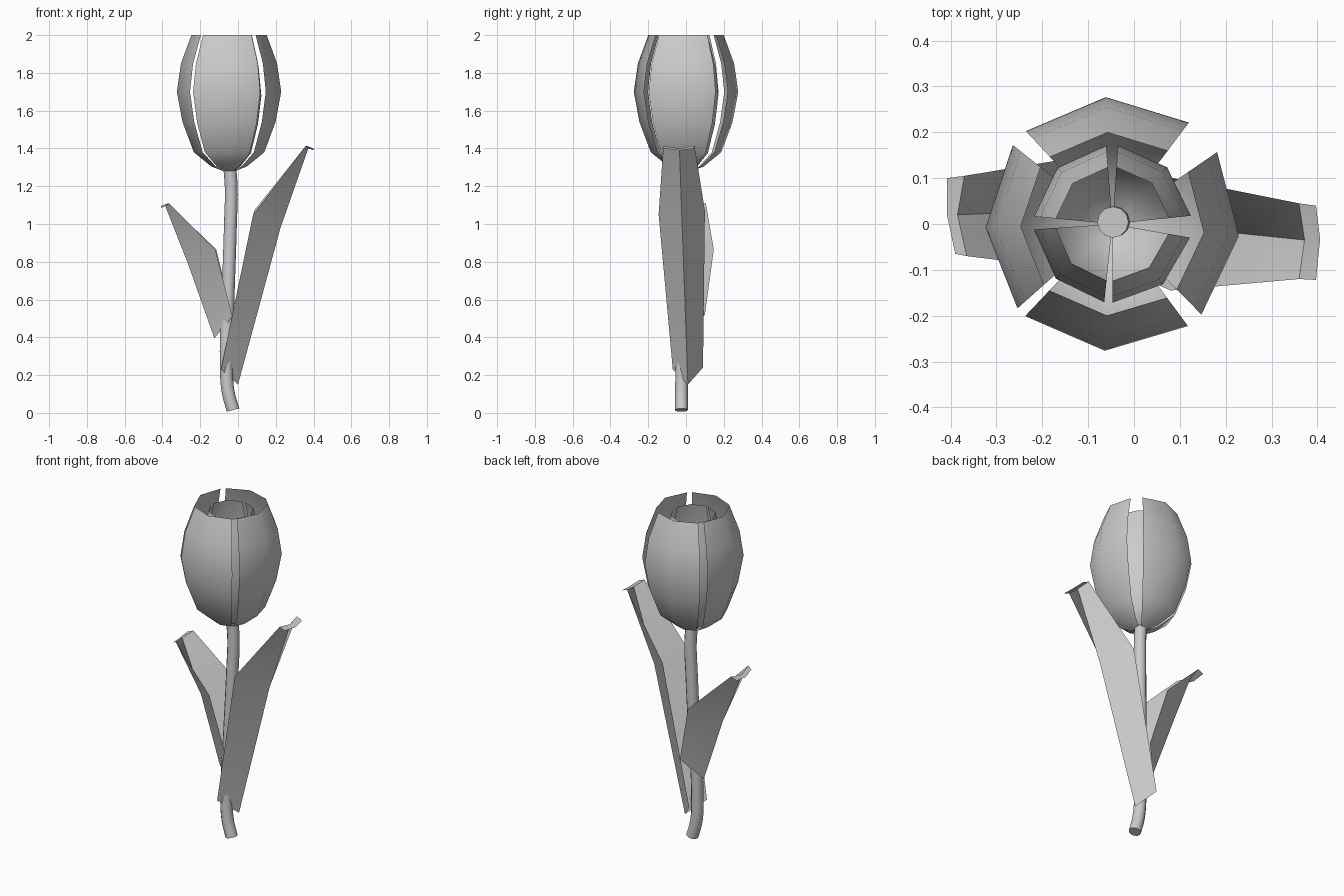
import bpy
from math import sin, cos, radians

if "Cube" in bpy.data.objects:
    bpy.data.objects.remove(bpy.data.objects["Cube"])


def finish(obj):
    bpy.ops.object.select_all(action='DESELECT')
    obj.select_set(True)
    bpy.context.view_layer.objects.active = obj
    bpy.ops.object.shade_smooth_by_angle(angle=radians(60))


def sheet(name, rows):
    """Thin sheet joining rows of points, each row the same length."""
    n = len(rows[0])
    verts = [p for row in rows for p in row]
    faces = [(r * n + c, r * n + c + 1, (r + 1) * n + c + 1, (r + 1) * n + c)
             for r in range(len(rows) - 1) for c in range(n - 1)]
    mesh = bpy.data.meshes.new(name)
    mesh.from_pydata(verts, [], faces)
    obj = bpy.data.objects.new(name, mesh)
    bpy.context.collection.objects.link(obj)
    finish(obj)
    return obj


# Petals: an 80 degree slice of one turned profile (radius, height)
PROFILE = [(.03, 1.28), (.095, 1.305), (.187, 1.38), (.247, 1.54),
           (.277, 1.70), (.255, 1.85), (.20, 2.0)]
CX, CY = -.047, 0


def petal(name, angle, r_scale, z_scale):
    rows = []
    for r, z in PROFILE:
        row = []
        for off in (-40, 0, 40):
            a = radians(angle + off)
            row.append((CX + r * r_scale * cos(a), CY + r * r_scale * sin(a),
                        1.28 + (z - 1.28) * z_scale))
        rows.append(row)
    sheet(name, rows)


for i, a in enumerate((-5.5, 93, 181.6, 266.5)):
    petal(f"outer_petal_{i + 1}", a, 1, 1)
for i, a in enumerate((46, 134.5, 224, 310)):
    petal(f"inner_petal_{i + 1}", a, .62, .95)

# Stem: gently bent round tube
curve = bpy.data.curves.new("stem", 'CURVE')
curve.dimensions = '3D'
curve.bevel_depth = .034
curve.bevel_resolution = 4
curve.resolution_u = 5
curve.use_fill_caps = True
path = [(-.026, -.024, .015), (-.052, -.024, .11), (-.062, -.02, .25),
        (-.053, -.008, .6), (-.04, .004, 1.0), (-.036, .008, 1.2), (-.046, .004, 1.32)]
spline = curve.splines.new('BEZIER')
spline.bezier_points.add(len(path) - 1)
for bp, co in zip(spline.bezier_points, path):
    bp.co = co
    bp.handle_left_type = bp.handle_right_type = 'AUTO'
stem = bpy.data.objects.new("stem", curve)
bpy.context.collection.objects.link(stem)
bpy.ops.object.select_all(action='DESELECT')
stem.select_set(True)
bpy.context.view_layer.objects.active = stem
bpy.ops.object.convert(target='MESH')
finish(stem)

# Leaves: folded channels (edge, keel, edge) with a drooping lip at the tip
sheet("tall_leaf", [
    [(-.09, -.07, .23), (0, .01, .15), (-.085, .09, .24)],
    [(.08, -.145, 1.05), (.225, -.02, .98), (.085, .10, 1.07)],
    [(.36, -.12, 1.413), (.372, -.035, 1.40), (.36, .045, 1.415)],
    [(.397, -.122, 1.40), (.406, -.033, 1.39), (.397, .04, 1.40)]])
sheet("short_leaf", [
    [(-.03, .10, .52), (-.125, .01, .395), (-.03, -.07, .51)],
    [(-.115, .147, .865), (-.265, .025, .79), (-.12, -.10, .865)],
    [(-.37, .105, 1.11), (-.385, .02, 1.095), (-.365, -.07, 1.11)],
    [(-.408, .10, 1.095), (-.408, .02, 1.085), (-.39, -.065, 1.095)]])
